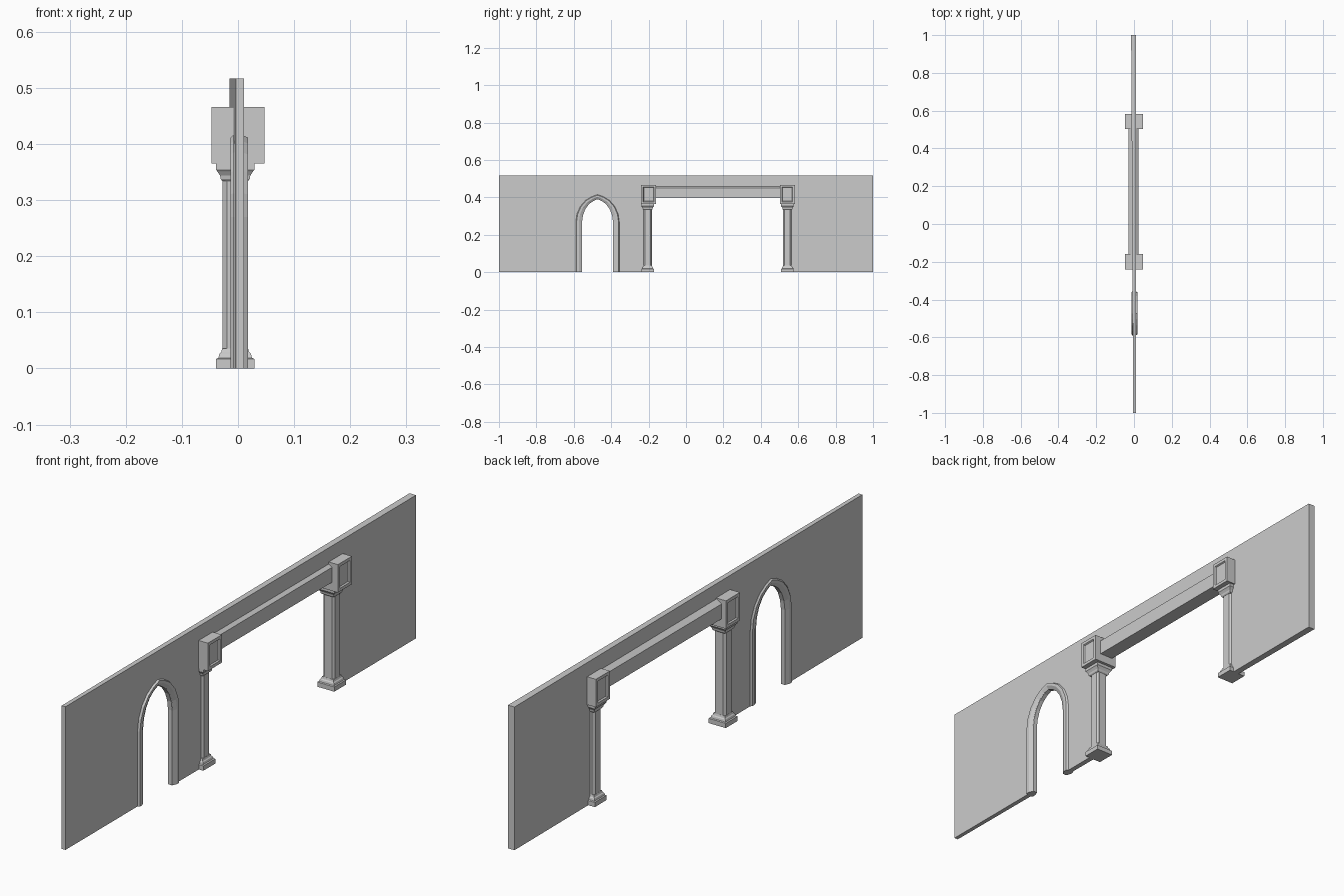
import bpy, bmesh
from mathutils import Vector

cube = bpy.data.objects.get("Cube")
if cube:
    bpy.data.objects.remove(cube, do_unlink=True)

stone = bpy.data.materials.new("grey_stone")
stone.use_nodes = True
stone.diffuse_color = (0.6, 0.6, 0.6, 1)
stone.node_tree.nodes["Principled BSDF"].inputs["Base Color"].default_value = (0.6, 0.6, 0.6, 1)


def finish(name, bm):
    bmesh.ops.recalc_face_normals(bm, faces=bm.faces[:])
    mesh = bpy.data.meshes.new(name)
    bm.to_mesh(mesh)
    bm.free()
    mesh.materials.append(stone)
    obj = bpy.data.objects.new(name, mesh)
    bpy.context.collection.objects.link(obj)
    return obj


def loft(name, rings, closed=False):
    """Join matching rings of points; cap the ends or close the loop."""
    bm = bmesh.new()
    loops = [[bm.verts.new(p) for p in ring] for ring in rings]
    pairs = list(zip(loops, loops[1:]))
    if closed:
        pairs.append((loops[-1], loops[0]))
    else:
        bm.faces.new(loops[0])
        bm.faces.new(loops[-1])
    n = len(rings[0])
    for a, b in pairs:
        for i in range(n):
            j = (i + 1) % n
            bm.faces.new((a[i], a[j], b[j], b[i]))
    return finish(name, bm)


# Pointed arch outline, half width and height, mirrored about the centre
ARCH_Y = -0.473


def arch(half):
    mirrored = [(-y, z) for y, z in half]
    return [(ARCH_Y + y, z) for y, z in mirrored + half[-2::-1]]


inner = arch([(0.084, 0), (0.084, 0.27), (0.079, 0.305), (0.066, 0.338),
              (0.046, 0.365), (0.022, 0.382), (0, 0.391)])
outer = arch([(0.118, 0), (0.118, 0.27), (0.112, 0.312), (0.094, 0.352),
              (0.065, 0.385), (0.032, 0.405), (0, 0.416)])

# Wall: one outline with both openings, its back face tapering in depth
BEAM_Z = 0.397
outline = [(-1, 0)] + inner + [(-0.182, 0), (-0.182, BEAM_Z), (0.52, BEAM_Z),
                               (0.52, 0), (1, 0), (1, 0.517), (-1, 0.517)]
loft("wall", [[(0.011, y, z) for y, z in outline],
              [(-0.0095 - 0.0055 * y, y, z) for y, z in outline]])

# Arch moulding: a flat band with a chamfer toward the opening on both sides
section = [(0.008, 0), (0.018, 0.18), (0.018, 0.55), (0.010, 1.04),
           (-0.006, 1.04), (-0.013, 0.55), (-0.013, 0.18), (-0.008, 0)]
rings = []
for o, i in zip(outer, inner):
    o, i = Vector(o), Vector(i)
    rings.append([(x, *o.lerp(i, t)) for x, t in section])
loft("arch_moulding", rings)


# Columns: moulded base and capital, chamfered shaft
def square(x, y, z, h, c=0):
    if c == 0:
        pts = [(h, h), (-h, h), (-h, -h), (h, -h)]
    else:
        k = h - c
        pts = [(h, k), (k, h), (-k, h), (-h, k), (-h, -k), (-k, -h), (k, -h), (h, -k)]
    return [(x + a, y + b, z) for a, b in pts]


def block(name, y):
    """Corner block with a sunken panel on each broad face."""
    bm = bmesh.new()
    bmesh.ops.create_cube(bm, size=1)
    for v in bm.verts:
        v.co = Vector((v.co.x * 0.095, y + v.co.y * 0.08, 0.4155 + v.co.z * 0.101))
    bm.normal_update()
    sides = [f for f in bm.faces if abs(f.normal.x) > 0.9]
    bmesh.ops.inset_individual(bm, faces=sides, thickness=0.016, depth=0)
    bmesh.ops.inset_individual(bm, faces=sides, thickness=0.004, depth=-0.005)
    finish(name, bm)


BASE = [(0, 0.034), (0.017, 0.034), (0.019, 0.030), (0.026, 0.028), (0.029, 0.025), (0.036, 0.023)]
CAPITAL = [(0.334, 0.023), (0.338, 0.026), (0.344, 0.027), (0.350, 0.031), (0.354, 0.034), (0.366, 0.034)]
COL_X = -0.005
for side, y, block_y in (("front", -0.205, -0.2), ("back", 0.542, 0.542)):
    for part, profile in (("base", BASE), ("capital", CAPITAL)):
        loft(f"{side}_column_{part}", [square(COL_X, y, z, h) for z, h in profile])
    loft(f"{side}_column_shaft", [square(COL_X, y, z, 0.0225, 0.008) for z in (0.03, 0.34)])
    block(f"{side}_column_block", block_y)

# Beam between the blocks, top shoulders sloping up to the wall
beam = [(-0.03, BEAM_Z - 0.001), (0.024, BEAM_Z - 0.001), (0.024, 0.45),
        (0.006, 0.462), (-0.012, 0.462), (-0.03, 0.45)]
loft("beam", [[(x, y, z) for x, z in beam] for y in (-0.165, 0.507)])
